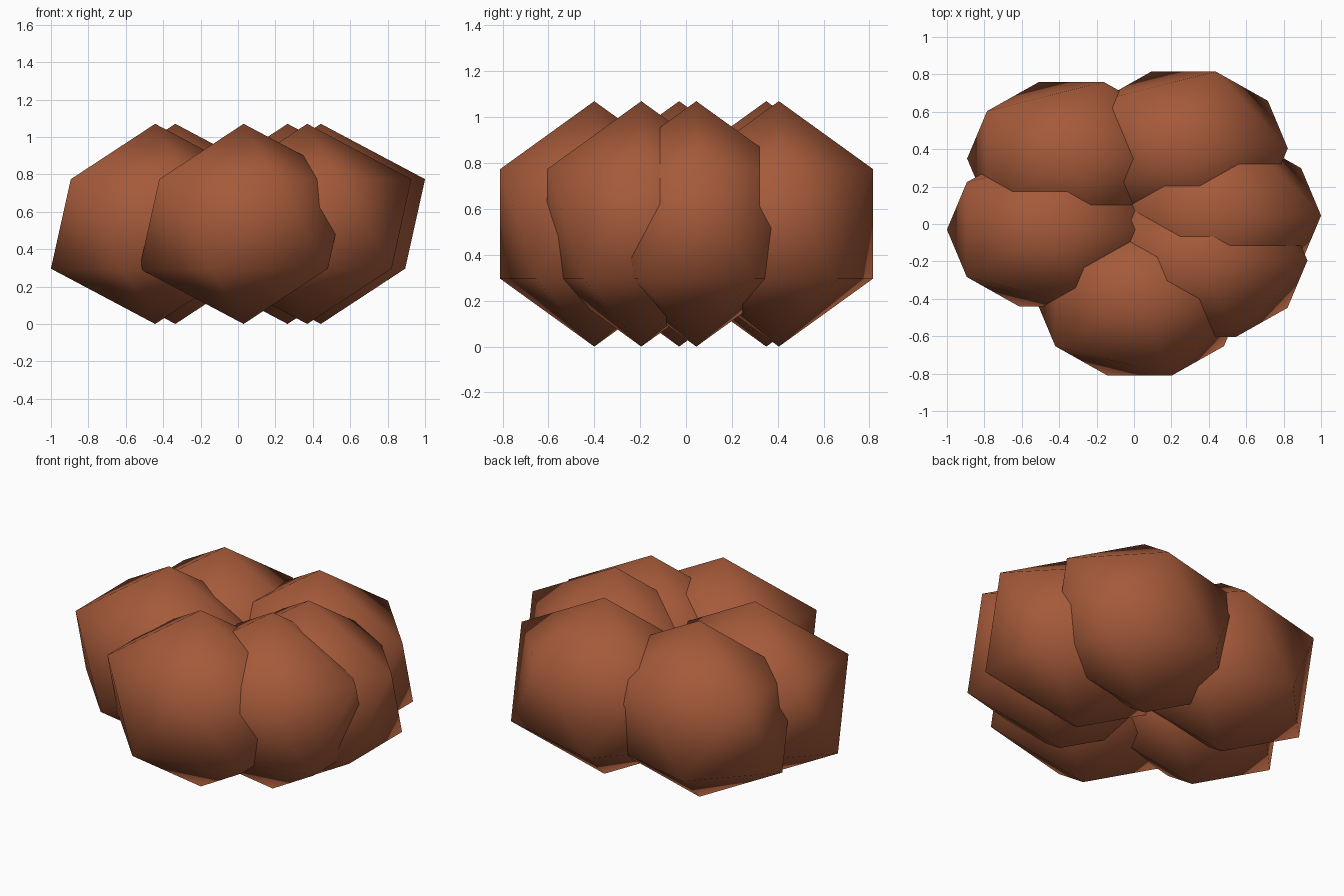
import bpy

# Remove the default cube
cube = bpy.data.objects.get("Cube")
if cube:
    bpy.data.objects.remove(cube, do_unlink=True)

# Single reddish brown material
brown = bpy.data.materials.new("reddish_brown")
brown.use_nodes = True
color = (0.376, 0.102, 0.042, 1.0)
brown.diffuse_color = color
brown.node_tree.nodes["Principled BSDF"].inputs["Base Color"].default_value = color

SIZE = (0.623, 0.482, 0.535)


def add_lump(name, x, y):
    """One squashed low-poly ball with smooth shading, resting on the ground."""
    bpy.ops.mesh.primitive_ico_sphere_add(subdivisions=1, radius=1, location=(x, y, SIZE[2]))
    lump = bpy.context.object
    lump.name = name
    lump.scale = SIZE
    bpy.ops.object.transform_apply(location=False, rotation=False, scale=True)
    bpy.ops.object.shade_smooth()
    lump.data.materials.append(brown)


# Ring of overlapping lumps
for name, x, y in [
    ("front_lump", 0.03, -0.40),
    ("front_left_lump", 0.37, -0.195),
    ("left_lump", 0.443, 0.045),
    ("back_left_lump", 0.265, 0.405),
    ("back_right_lump", -0.335, 0.35),
    ("right_lump", -0.443, -0.03),
]:
    add_lump(name, x, y)
